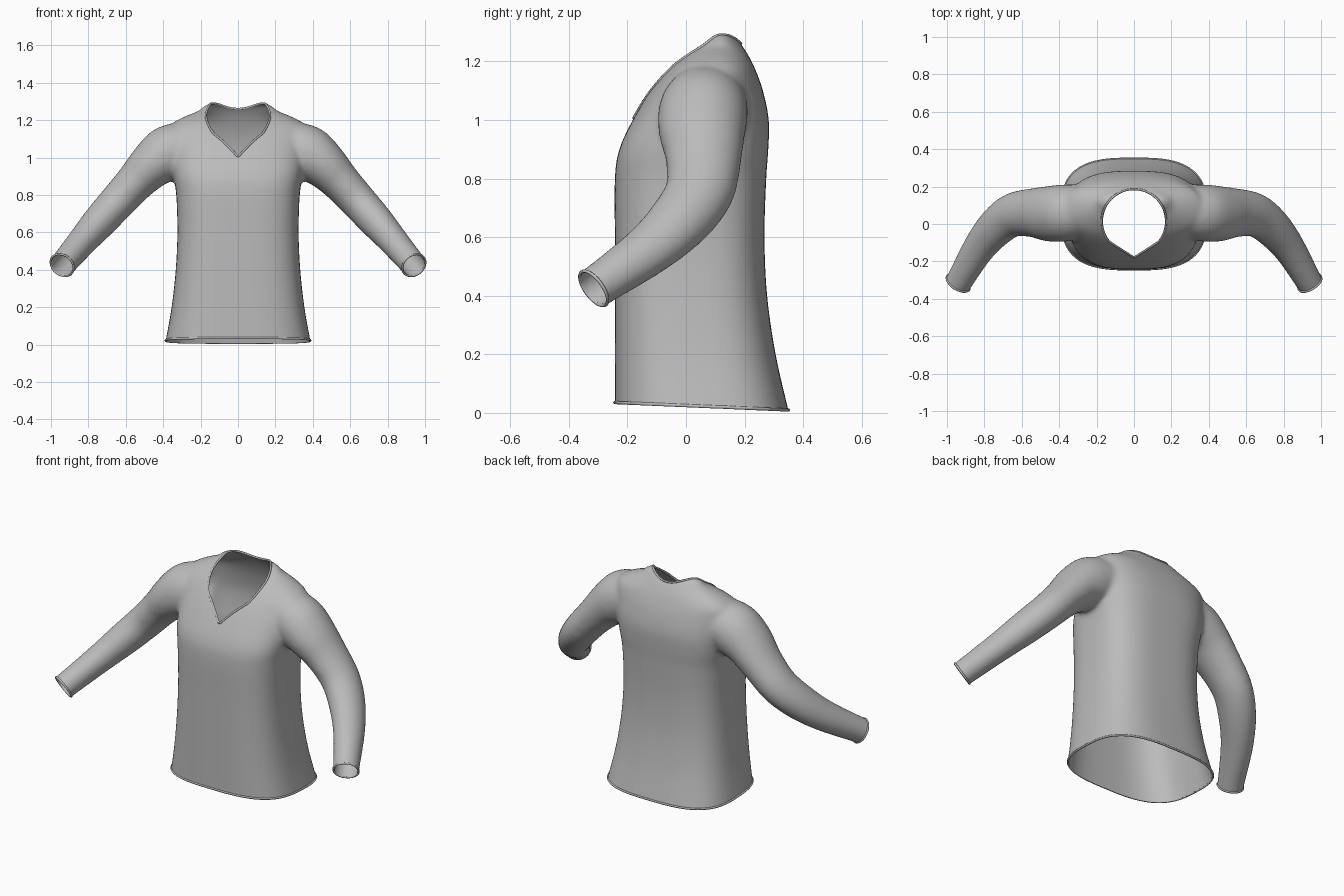
import bpy, bmesh, math
from mathutils import Vector

if "Cube" in bpy.data.objects:
    bpy.data.objects.remove(bpy.data.objects["Cube"])

fabric = bpy.data.materials.new("grey fabric")
fabric.diffuse_color = (0.5, 0.5, 0.5, 1)
fabric.use_nodes = True
fabric.node_tree.nodes["Principled BSDF"].inputs["Base Color"].default_value = fabric.diffuse_color


def smooth_rows(rows, steps):
    """Catmull-Rom interpolation of parameter rows."""
    out = []
    for i in range(len(rows) - 1):
        a, b, c, d = (rows[max(0, min(len(rows) - 1, i + k))] for k in (-1, 0, 1, 2))
        for s in range(steps):
            t = s / steps
            out.append([0.5 * (2 * q + (r - p) * t + (2 * p - 5 * q + 4 * r - w) * t * t
                               + (3 * q - p - 3 * r + w) * t ** 3)
                        for p, q, r, w in zip(a, b, c, d)])
    out.append(list(rows[-1]))
    return out


def loft(bm, rings):
    """Closed skin through rings of equal point count."""
    vs = [[bm.verts.new(p) for p in r] for r in rings]
    n = len(vs[0])
    faces = [bm.faces.new((a[i], a[(i + 1) % n], b[(i + 1) % n], b[i]))
             for a, b in zip(vs, vs[1:]) for i in range(n)]
    faces += [bm.faces.new(vs[0][::-1]), bm.faces.new(vs[-1])]
    bmesh.ops.recalc_face_normals(bm, faces=faces)


def power(v, n):
    return math.copysign(abs(v) ** (2 / n), v)


# Torso: height, half width, front y, back y, squareness
torso = [
    (-0.10, 0.410, -0.243, 0.375, 3.0),
    (0.02, 0.387, -0.243, 0.347, 3.0),
    (0.20, 0.355, -0.243, 0.306, 3.0),
    (0.40, 0.333, -0.243, 0.277, 3.0),
    (0.60, 0.324, -0.243, 0.268, 3.0),
    (0.80, 0.330, -0.243, 0.274, 3.0),
    (0.90, 0.345, -0.228, 0.281, 3.0),
    (1.00, 0.360, -0.182, 0.283, 2.8),
    (1.10, 0.370, -0.122, 0.263, 2.6),
    (1.17, 0.365, -0.066, 0.238, 2.5),
    (1.215, 0.295, -0.018, 0.216, 2.3),
    (1.25, 0.212, 0.025, 0.195, 2.2),
    (1.28, 0.178, 0.066, 0.170, 2.2),
    (1.294, 0.150, 0.090, 0.145, 2.2),
]
bm = bmesh.new()
rings = []
for z, hx, y0, y1, n in smooth_rows(torso, 4):
    cy, hy = (y0 + y1) / 2, (y1 - y0) / 2
    rings.append([Vector((hx * power(math.cos(a), n), cy + hy * power(math.sin(a), n), z))
                  for a in (math.tau * i / 64 for i in range(64))])
loft(bm, rings)

# Sleeves: centre x, y, z, radius front to back, radius across
sleeve = [
    (0.20, 0.070, 1.070, 0.130, 0.110),
    (0.30, 0.066, 1.050, 0.145, 0.140),
    (0.38, 0.058, 1.018, 0.153, 0.148),
    (0.46, 0.055, 0.960, 0.148, 0.127),
    (0.55, 0.060, 0.868, 0.130, 0.106),
    (0.65, 0.047, 0.758, 0.118, 0.098),
    (0.74, -0.020, 0.658, 0.108, 0.092),
    (0.83, -0.130, 0.555, 0.092, 0.080),
    (0.94, -0.315, 0.425, 0.073, 0.070),
    (1.01, -0.433, 0.342, 0.072, 0.069),
]
path = smooth_rows(sleeve, 5)
for side in (1, -1):
    rings = []
    for i, (x, y, z, ra, rb) in enumerate(path):
        p, q = path[max(0, i - 1)], path[min(len(path) - 1, i + 1)]
        t = (Vector(q[:3]) - Vector(p[:3])).normalized()
        u = Vector((0, 1, 0))
        u = (u - t * u.dot(t)).normalized()
        v = t.cross(u)
        ring = []
        for k in range(32):
            a = math.tau * k / 32
            c = Vector((x, y, z)) + u * ra * math.cos(a) + v * rb * math.sin(a)
            ring.append(Vector((c.x * side, c.y, c.z)))
        rings.append(ring)
    loft(bm, rings)

# Fuse the body and sleeves into one soft skin
mesh = bpy.data.meshes.new("sweater")
bm.to_mesh(mesh)
bm.free()
sweater = bpy.data.objects.new("sweater", mesh)
bpy.context.collection.objects.link(sweater)
bpy.context.view_layer.objects.active = sweater
sweater.select_set(True)
m = sweater.modifiers.new("fuse", 'REMESH')
m.mode, m.voxel_size = 'VOXEL', 0.013
m = sweater.modifiers.new("soften", 'SMOOTH')
m.factor, m.iterations = 0.5, 12
for name in ("fuse", "soften"):
    bpy.ops.object.modifier_apply(modifier=name)

bm = bmesh.new()
bm.from_mesh(sweater.data)


def cut(keep, co, no, clear=True):
    """Bisect only the faces chosen by the keep test."""
    faces = [f for f in bm.faces if keep(f.calc_center_median())]
    geom = set(faces)
    for f in faces:
        geom.update(f.verts)
        geom.update(f.edges)
    bmesh.ops.bisect_plane(bm, geom=list(geom), dist=1e-5, plane_co=co,
                           plane_no=no, clear_outer=clear)


# Open the hem and cuffs
cut(lambda c: c.z < 0.2, Vector((0, -0.24, 0.035)), Vector((0, -0.043, -1)).normalized())
for side in (1, -1):
    cut(lambda c: c.x * side > 0.75 and c.z < 0.65, Vector((0.94 * side, -0.315, 0.425)),
        Vector((0.11 * side, -0.188, -0.132)).normalized())

# Open the neck: round at the back, pointed at the front
neck = [Vector((0, -0.18, 0))]
for i in range(27):
    a = math.radians(-40 + 260 * i / 26)
    neck.append(Vector((0.172 * math.cos(a), 0.015 + 0.172 * math.sin(a), 0)))
walls = []
for p, q in zip(neck, neck[1:] + neck[:1]):
    d = (q - p).normalized()
    no = Vector((d.y, -d.x, 0))
    walls.append((p, no))

    def near(c, p=p, q=q, d=d):
        if c.z < 0.9:
            return False
        f = Vector((c.x, c.y, 0))
        s = max(0, min((q - p).length, (f - p).dot(d)))
        return (f - p - d * s).length < 0.025
    cut(near, p, no, False)
inside = []
for f in bm.faces:
    c = f.calc_center_median()
    if c.z > 0.9 and all((c - p).dot(no) < 1e-5 for p, no in walls):
        inside.append(f)
bmesh.ops.delete(bm, geom=inside, context='FACES')
bmesh.ops.remove_doubles(bm, verts=bm.verts[:], dist=0.0008)

# Gather the open edges as ordered loops
links = {}
for e in bm.edges:
    if e.is_boundary:
        a, b = e.verts
        links.setdefault(a, []).append(b)
        links.setdefault(b, []).append(a)
loops, seen = [], set()
for start in links:
    if start in seen:
        continue
    loop, v = [], start
    while v is not None:
        seen.add(v)
        loop.append(v.co.copy())
        v = next((w for w in links[v] if w not in seen), None)
    if len(loop) > 20:
        loops.append(loop)
bm.to_mesh(sweater.data)
bm.free()

# Thin cloth thickness
m = sweater.modifiers.new("cloth", 'SOLIDIFY')
m.thickness, m.offset = 0.006, -1
bpy.ops.object.modifier_apply(modifier="cloth")
sweater.data.materials.clear()
sweater.data.materials.append(fabric)
bpy.ops.object.shade_smooth_by_angle(angle=math.radians(50))

# Rolled trim along each opening
for loop in loops:
    pts = [loop[0]]
    for p in loop[1:]:
        if (p - pts[-1]).length > 0.009 and (p - loop[0]).length > 0.006:
            pts.append(p)
    n = len(pts)
    pts = [(pts[i - 1] + pts[i] * 2 + pts[(i + 1) % n]) / 4 for i in range(n)]
    mid = sum(pts, Vector()) / n
    part = "neck_trim" if mid.z > 0.9 else "hem_trim" if mid.z < 0.2 else "cuff_trim"
    curve = bpy.data.curves.new(part, 'CURVE')
    curve.dimensions = '3D'
    curve.bevel_depth, curve.bevel_resolution = 0.006, 1
    sp = curve.splines.new('POLY')
    sp.points.add(n - 1)
    for pt, p in zip(sp.points, pts):
        pt.co = (*p, 1)
    sp.use_cyclic_u = True
    curve.materials.append(fabric)
    trim = bpy.data.objects.new(part, curve)
    bpy.context.collection.objects.link(trim)
    bpy.ops.object.select_all(action='DESELECT')
    trim.select_set(True)
    bpy.context.view_layer.objects.active = trim
    bpy.ops.object.convert(target='MESH')
    bpy.ops.object.shade_smooth()
